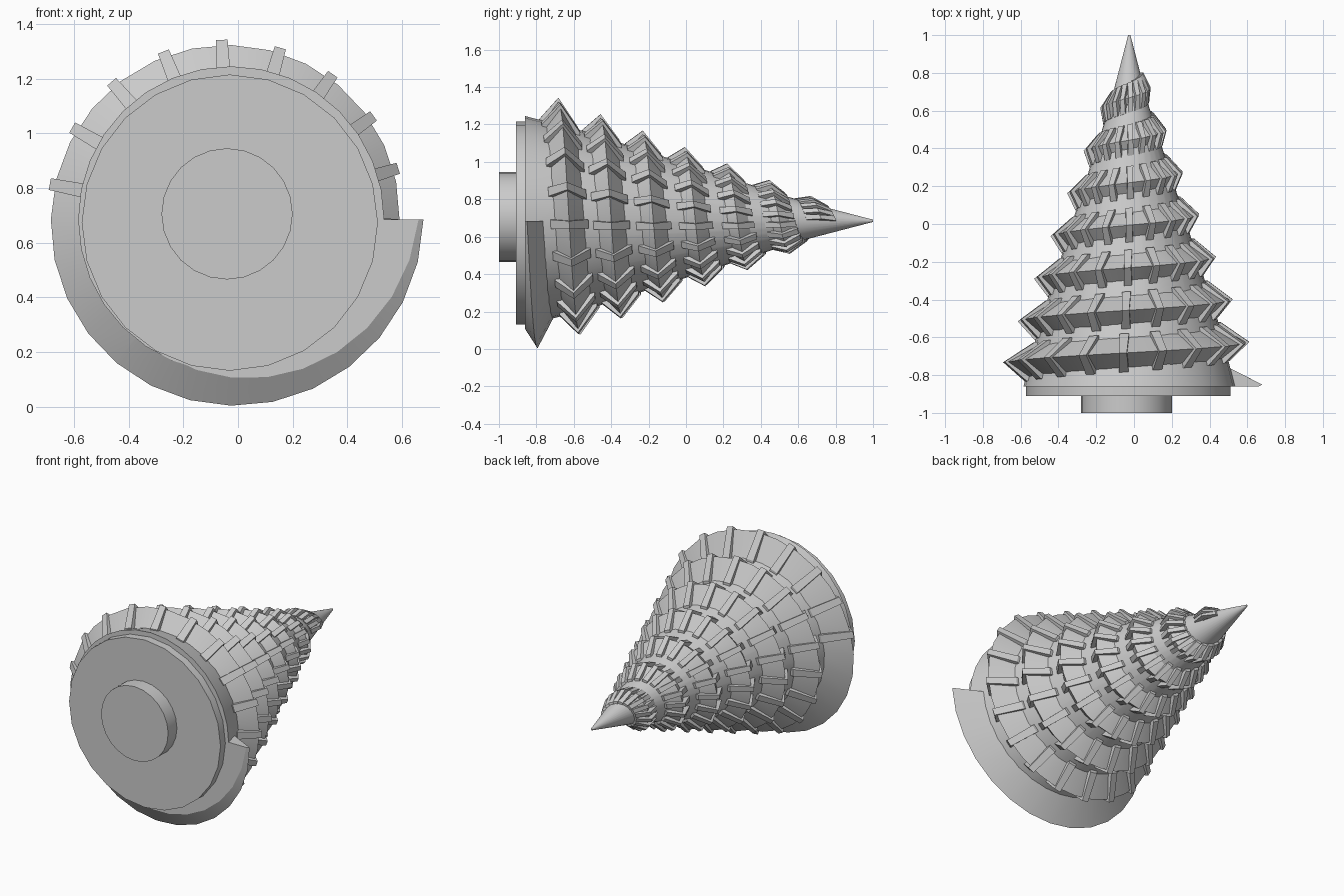
import bpy, bmesh, math
from mathutils import Vector

if "Cube" in bpy.data.objects:
    bpy.data.objects.remove(bpy.data.objects["Cube"])

AX, AZ = -0.025, 0.685          # drill axis runs along y
PITCH, Y0, TURNS = 0.225, -0.85, 7.0
BASE = -0.86
CORE = [(-0.86, 0.56), (-0.53, 0.475), (0.62, 0.105), (1.0, 0.006)]


def core_r(y):
    y = min(max(y, CORE[0][0]), CORE[-1][0])
    for (a, ra), (b, rb) in zip(CORE, CORE[1:]):
        if y <= b:
            return ra + (rb - ra) * (y - a) / (b - a)


def crest(t):
    """Crest y, crest radius and half width of the thread at turn t."""
    y = Y0 + PITCH * t
    r = 0.63 - 0.39 * (y + 0.63) - 0.012
    return y, max(r, core_r(y) + 0.015), 0.092 - 0.026 * t / TURNS


def place(t, r, y, side=0.0):
    a = -2 * math.pi * t
    return Vector((AX + r * math.cos(a) + side * math.sin(a), y,
                   AZ + r * math.sin(a) - side * math.cos(a)))


def finish(name, bm, smooth=False):
    bmesh.ops.recalc_face_normals(bm, faces=bm.faces)
    me = bpy.data.meshes.new(name)
    bm.to_mesh(me)
    bm.free()
    ob = bpy.data.objects.new(name, me)
    bpy.context.collection.objects.link(ob)
    if smooth:
        bpy.ops.object.select_all(action='DESELECT')
        ob.select_set(True)
        bpy.context.view_layer.objects.active = ob
        bpy.ops.object.shade_smooth_by_angle(angle=math.radians(25))
    return ob


def skin(bm, rings, closed_ring=True):
    rows = [[bm.verts.new(p) for p in ring] for ring in rings]
    n = len(rows[0])
    for a, b in zip(rows, rows[1:]):
        for i in range(n):
            j = (i + 1) % n
            bm.faces.new((a[i], a[j], b[j], b[i]))
    bm.faces.new(rows[0])
    bm.faces.new(rows[-1])


def disc(name, x, z, r, y0, y1, n):
    bm = bmesh.new()
    skin(bm, [[(x + r * math.cos(2 * math.pi * i / n), y,
                z + r * math.sin(2 * math.pi * i / n)) for i in range(n)]
              for y in (y0, y1)])
    finish(name, bm, True)


# mounting shaft and back plate
disc("mounting_shaft", -0.04, 0.705, 0.24, -1.0, -0.90, 24)
disc("back_plate", -0.03, 0.673, 0.542, -0.91, -0.85, 24)

# tapered core with pointed tip
bm = bmesh.new()
skin(bm, [[place(i / 32, r, y) for i in range(32)] for y, r in CORE])
finish("drill_core", bm, True)

# spiral thread, trimmed flat against the back plate
bm = bmesh.new()
SEG = 28
rings = []
for k in range(int(TURNS * SEG) + 1):
    t = k / SEG
    y, r, h = crest(t)
    rings.append([place(t, core_r(y - h) - 0.02, y - h), place(t, r, y),
                  place(t, core_r(y + h) - 0.012, y + h)])
skin(bm, rings)
bmesh.ops.bisect_plane(bm, geom=bm.verts[:] + bm.edges[:] + bm.faces[:],
                       plane_co=(0, BASE, 0), plane_no=(0, 1, 0), clear_inner=True)
bmesh.ops.holes_fill(bm, edges=[e for e in bm.edges if e.is_boundary], sides=0)
finish("spiral_thread", bm, True)

# cutting ribs folded over the thread crest
bm = bmesh.new()
t = 191 / 360
while t < TURNS:
    y, r, h = crest(t)
    lift = 0.019
    w = 0.011 + 0.022 * r
    prof = [(core_r(y - h) - 0.03, y - h - 0.012), (core_r(y - h) + 0.008, y - h - 0.012),
            (r + lift, y), (core_r(y + h) + 0.010, y + h + 0.014),
            (core_r(y + h) - 0.03, y + h + 0.014)]
    sides = []
    for s in (-1, 1):
        shift = s * w / (2 * math.pi * r) * PITCH
        sides.append([place(t, pr, py + shift, s * w * (0.85 if i == 2 else 1))
                      for i, (pr, py) in enumerate(prof)])
    skin(bm, sides)
    t += 19.0 / 360
finish("cutting_ribs", bm)
